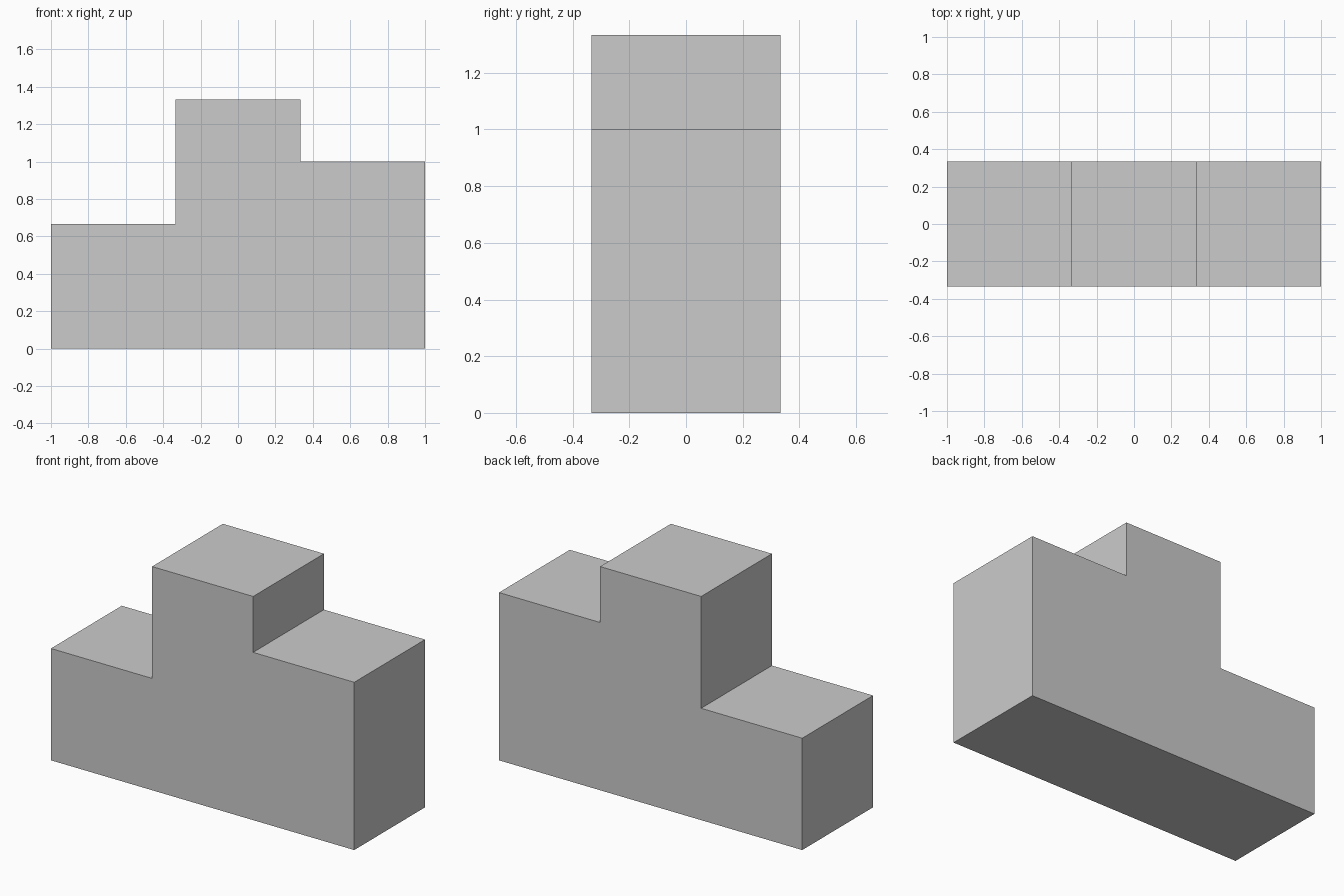
import bpy, bmesh

if "Cube" in bpy.data.objects:
    bpy.data.objects.remove(bpy.data.objects["Cube"])

STEP = 2 / 3          # width and depth of each step
HALF = STEP / 2

# Stepped outline seen from the front (x, z)
profile = [(-1, 0), (1, 0), (1, 1), (HALF, 1), (HALF, 2 * STEP),
           (-HALF, 2 * STEP), (-HALF, STEP), (-1, STEP)]

# Podium: outline extruded front to back
bm = bmesh.new()
front = bm.faces.new([bm.verts.new((x, -HALF, z)) for x, z in profile])
result = bmesh.ops.extrude_face_region(bm, geom=[front], use_keep_orig=True)
verts = [g for g in result["geom"] if isinstance(g, bmesh.types.BMVert)]
bmesh.ops.translate(bm, vec=(0, STEP, 0), verts=verts)
bmesh.ops.recalc_face_normals(bm, faces=bm.faces)

mesh = bpy.data.meshes.new("winners_podium")
bm.to_mesh(mesh)
bm.free()
podium = bpy.data.objects.new("winners_podium", mesh)
bpy.context.collection.objects.link(podium)
